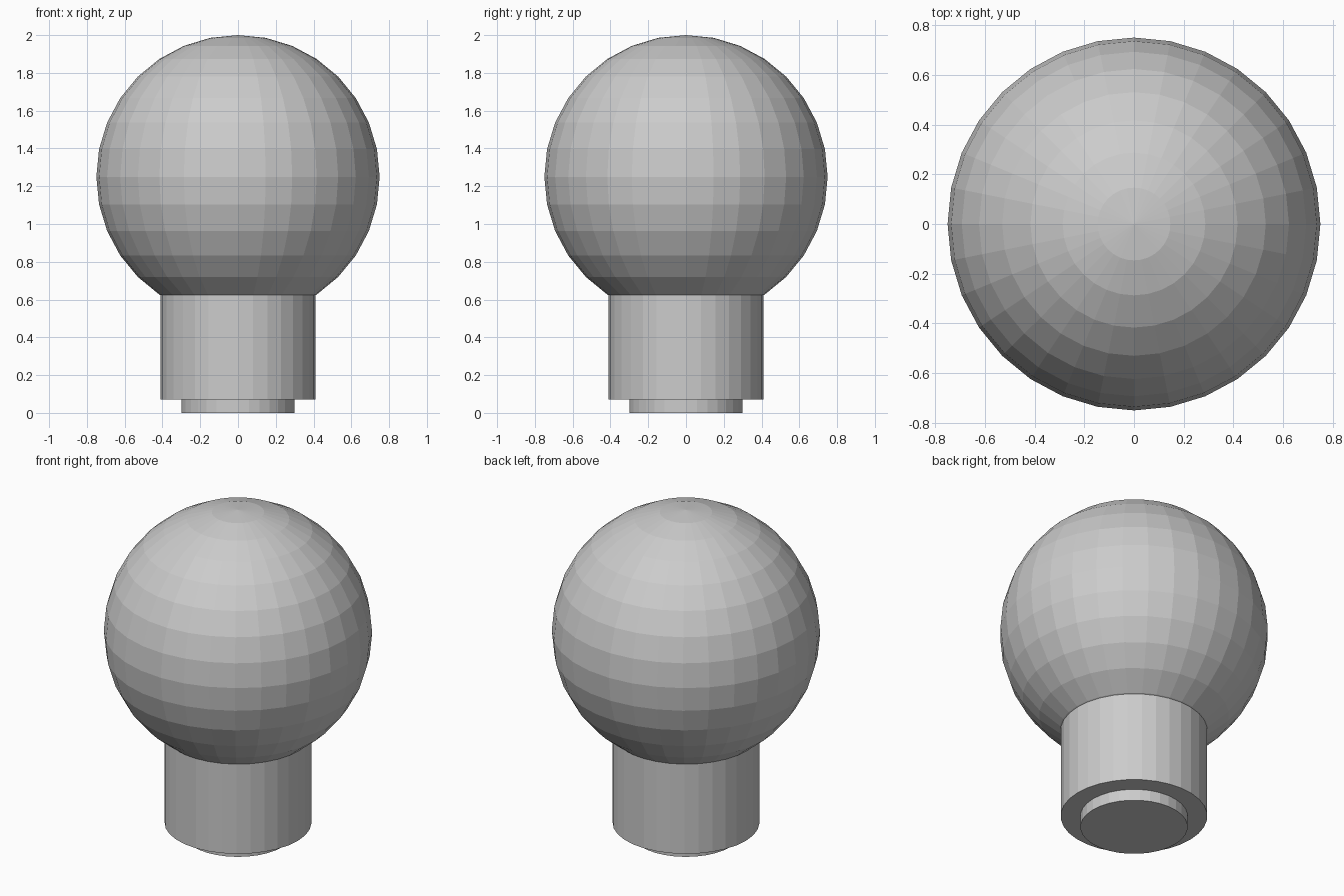
import bpy

cube = bpy.data.objects.get("Cube")
if cube:
    bpy.data.objects.remove(cube, do_unlink=True)

SEGMENTS = 32

# Single plain grey
grey = bpy.data.materials.new("plain_grey")
grey.use_nodes = True
colour = (0.6, 0.6, 0.6, 1.0)
grey.diffuse_color = colour
grey.node_tree.nodes["Principled BSDF"].inputs["Base Color"].default_value = colour


def finish(name):
    obj = bpy.context.object
    obj.name = name
    obj.data.name = name
    obj.data.materials.append(grey)
    bpy.ops.object.shade_flat()


def cylinder(name, radius, bottom, top):
    bpy.ops.mesh.primitive_cylinder_add(
        vertices=SEGMENTS, radius=radius, depth=top - bottom,
        location=(0, 0, (bottom + top) / 2))
    finish(name)


# Faceted ball, resting on the collar
bpy.ops.mesh.primitive_uv_sphere_add(
    segments=SEGMENTS, ring_count=16, radius=0.75, location=(0, 0, 1.25))
finish("ball")

# Collar and the narrower foot beneath it
cylinder("collar", 0.41, 0.07, 0.63)
cylinder("foot", 0.3, 0.0, 0.07)
